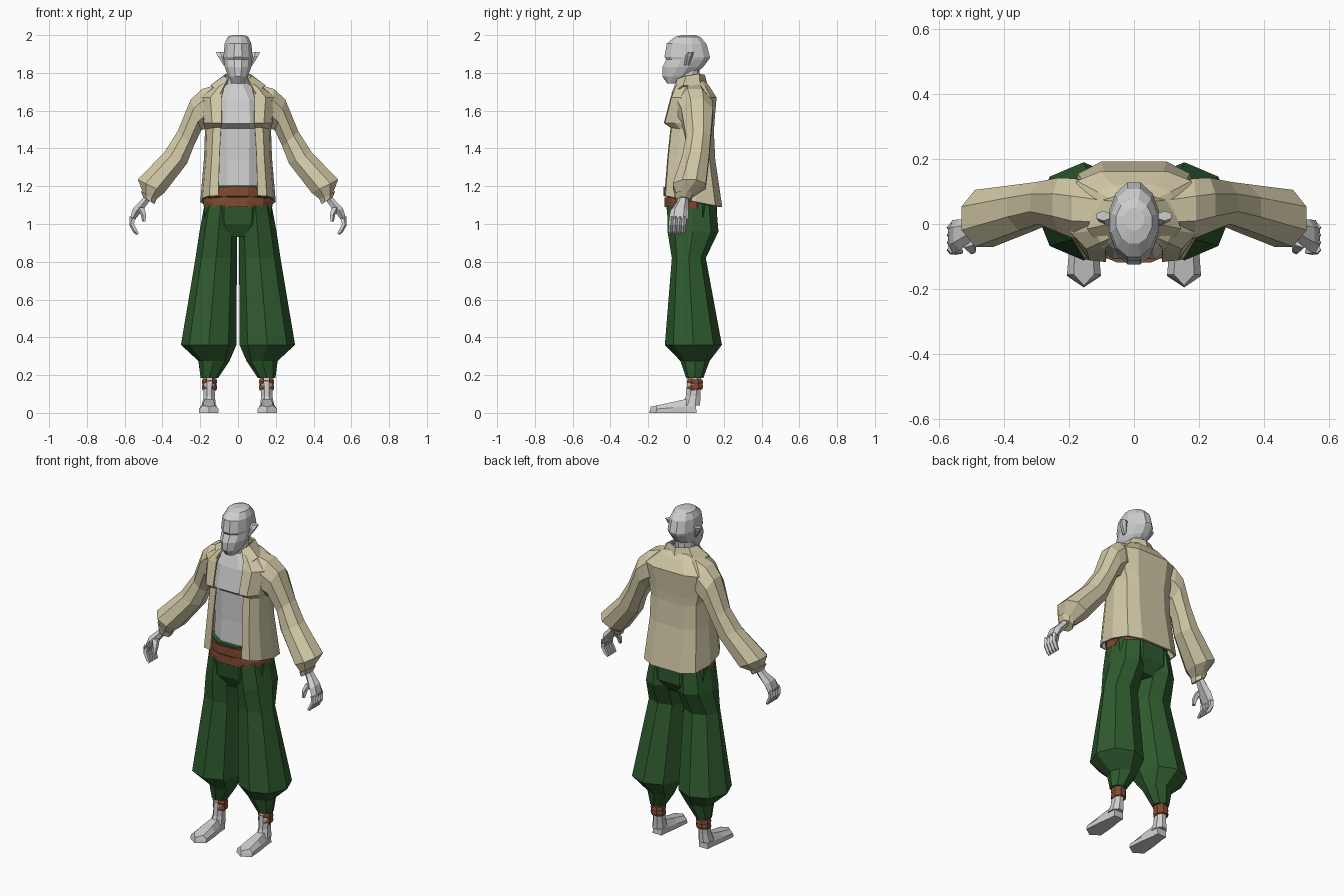
import bpy, bmesh, math

if "Cube" in bpy.data.objects:
    bpy.data.objects.remove(bpy.data.objects["Cube"])


def material(name, rgb):
    m = bpy.data.materials.new(name)
    m.use_nodes = True
    m.diffuse_color = (*rgb, 1)
    m.node_tree.nodes["Principled BSDF"].inputs["Base Color"].default_value = (*rgb, 1)
    return m


SKIN = material("pale grey skin", (0.62, 0.62, 0.62))
CREAM = material("cream cloth", (0.64, 0.58, 0.38))
GREEN = material("dark green cloth", (0.028, 0.105, 0.028))
BROWN = material("brown leather", (0.23, 0.07, 0.032))


def ring(p, q, y0, y1, n=8, corner=False, tilt=0.0):
    """Oval section between points p and q (x, z), spanning y0 to y1."""
    phase, k = (0, 1) if corner else (math.pi / n, 1 / math.cos(math.pi / n))
    pts = []
    for i in range(n):
        a = phase + 2 * math.pi * i / n
        c, s = k * math.cos(a) / 2, k * math.sin(a) / 2
        pts.append(((p[0] + q[0]) / 2 + (q[0] - p[0]) * c,
                    (y0 + y1) / 2 + (y1 - y0) * s,
                    (p[1] + q[1]) / 2 + (q[1] - p[1]) * c + tilt * s))
    return pts


def level(z, x0, x1, y0, y1, **kw):
    return ring((x0, z), (x1, z), y0, y1, **kw)


def loft(name, rings, mat, closed=True, mirror=False, thickness=0):
    """Skin a list of equal-length rings."""
    bm = bmesh.new()
    rows = [[bm.verts.new(v) for v in r] for r in rings]
    n = len(rows[0])
    for a, b in zip(rows, rows[1:]):
        for i in range(n if closed else n - 1):
            j = (i + 1) % n
            bm.faces.new((a[i], a[j], b[j], b[i]))
    if closed:
        bm.faces.new(rows[0])
        bm.faces.new(rows[-1])
    bmesh.ops.recalc_face_normals(bm, faces=bm.faces)
    if not closed:
        # Open shells must face away from the body axis
        if sum(f.normal.dot(f.calc_center_median() * 1) for f in bm.faces) < 0:
            bmesh.ops.reverse_faces(bm, faces=bm.faces)
    me = bpy.data.meshes.new(name)
    bm.to_mesh(me)
    bm.free()
    me.materials.append(mat)
    ob = bpy.data.objects.new(name, me)
    bpy.context.collection.objects.link(ob)
    if mirror:
        ob.modifiers.new("Mirror", "MIRROR")
    if thickness:
        sol = ob.modifiers.new("Thickness", "SOLIDIFY")
        sol.thickness, sol.offset = thickness, -1
    return ob


def body(name, mat, sections, **kw):
    """Centred loft from (z, half width, front y, back y)."""
    return loft(name, [level(z, -w, w, f, b, **kw) for z, w, f, b in sections], mat)


# Head, neck and bare chest
body("head", SKIN, [(1.745, .03, -.10, -.05), (1.78, .052, -.125, .03),
                    (1.83, .07, -.125, .09), (1.872, .075, -.105, .122),
                    (1.885, .077, -.114, .127), (1.955, .071, -.102, .108),
                    (1.99, .055, -.06, .075), (2.0, .03, -.02, .05)], n=12)
body("neck", SKIN, [(1.66, .08, -.06, .08), (1.74, .055, -.045, .065),
                    (1.83, .05, -.04, .07)], n=10)
body("chest", SKIN, [(1.14, .14, -.085, .11), (1.34, .14, -.072, .11),
                     (1.505, .15, -.07, .11), (1.532, .155, -.108, .11),
                     (1.66, .14, -.078, .10), (1.74, .06, -.045, .06)])
loft("ear", [level(1.84, .066, .076, -.008, .016, n=6),
             level(1.89, .066, .108, 0, .034, n=6),
             level(1.91, .072, .116, .012, .038, n=6)], SKIN, mirror=True)


# Open jacket, half shell mirrored
def jacket_row(zf, zb, edge, w, f, b):
    d = b - f
    pts = [(edge, f), ((edge + w) * .5, f + .02 * d), (w * .94, f + .22 * d),
           (w, f + .55 * d), (w * .86, b - .12 * d), (w * .5, b), (0, b)]
    return [(x, y, zf + (zb - zf) * (y - f) / d) for x, y in pts]


loft("jacket", [jacket_row(1.15, 1.09, .104, .20, -.115, .192),
                jacket_row(1.36, 1.34, .098, .18, -.098, .155),
                jacket_row(1.51, 1.48, .09, .175, -.082, .148),
                jacket_row(1.535, 1.53, .086, .188, -.117, .15),
                jacket_row(1.67, 1.67, .088, .205, -.082, .162),
                jacket_row(1.725, 1.735, .075, .13, -.06, .12),
                jacket_row(1.75, 1.76, .06, .08, -.045, .095)],
     CREAM, closed=False, mirror=True, thickness=.01)
loft("collar", [[(.095, -.078, 1.69), (.145, -.015, 1.735), (.11, .075, 1.725), (0, .12, 1.715)],
                [(.055, -.045, 1.77), (.075, 0, 1.785), (.065, .07, 1.795), (0, .1, 1.79)]],
     CREAM, closed=False, mirror=True, thickness=.01)

# Puffed sleeves and cuffs
loft("sleeve", [ring((.10, 1.74), (.13, 1.54), -.04, .12),
                ring((.19, 1.715), (.17, 1.51), -.045, .14),
                ring((.25, 1.66), (.195, 1.495), -.025, .142),
                ring((.32, 1.49), (.235, 1.41), 0, .13),
                ring((.39, 1.38), (.27, 1.32), -.02, .122),
                ring((.53, 1.235), (.39, 1.165), -.07, .105),
                ring((.505, 1.17), (.44, 1.125), -.05, .03)], CREAM, mirror=True)
loft("cuff", [ring((.515, 1.175), (.432, 1.13), -.06, .035),
              ring((.502, 1.142), (.442, 1.105), -.055, .025)], CREAM, mirror=True)

# Hands with curled fingers
loft("palm", [ring((.49, 1.155), (.46, 1.135), -.04, .01, n=6),
              ring((.515, 1.125), (.48, 1.105), -.045, .008, n=6),
              ring((.555, 1.085), (.515, 1.06), -.075, .008, n=6),
              ring((.572, 1.03), (.546, 1.022), -.085, .005, n=6)], SKIN, mirror=True)
for i, name in enumerate(("index", "middle", "ring", "little")):
    y = -.088 + i * .023
    loft(name + "_finger", [ring((.572, 1.04), (.545, 1.03), y, y + .021, n=5),
                            ring((.573, .995), (.55, 1.0), y - .003, y + .018, n=5),
                            ring((.553, .958), (.536, .97), y - .005, y + .015, n=5),
                            ring((.535, .942), (.526, .95), y - .003, y + .01, n=5)],
         SKIN, mirror=True)
loft("thumb", [ring((.535, 1.09), (.495, 1.085), -.07, -.035, n=5),
               ring((.512, 1.05), (.486, 1.05), -.088, -.06, n=5),
               ring((.505, 1.012), (.49, 1.012), -.092, -.075, n=5)], SKIN, mirror=True)

# Baggy trousers
body("trouser_hips", GREEN, [(.93, .09, -.05, .12), (1.0, .175, -.09, .165),
                             (1.09, .178, -.104, .165), (1.205, .16, -.105, .13)])
loft("trouser_leg", [level(z, a, b, f, k, corner=True) for z, a, b, f, k in (
    (1.10, .004, .178, -.10, .16), (.96, .004, .204, -.098, .172),
    (.82, .006, .225, -.075, .105), (.36, .008, .302, -.112, .19),
    (.275, .045, .21, -.03, .125), (.185, .105, .198, 0, .092))], GREEN, mirror=True)

# Two overlapping belt bands, higher at the front
for name, z, grow, tilt in (("lower_belt", 1.085, .002, -.012), ("upper_belt", 1.13, .007, -.035)):
    loft(name, [level(z + dz, -w - grow, w + grow, -.112 - grow, .155 + grow, n=12, tilt=tilt)
                for dz, w in ((0, .178), (.028, .182), (.05, .177))], BROWN)

# Ankles with leather wraps
loft("ankle", [level(.04, .118, .192, -.02, .075), level(.09, .122, .182, 0, .076),
               level(.21, .12, .182, .01, .08)], SKIN, mirror=True)
for name, z, tilt in (("lower_wrap", .12, .01), ("upper_wrap", .15, -.008)):
    loft(name, [level(z + dz, .151 - w, .151 + w, .046 - w, .05 + w, tilt=tilt)
                for dz, w in ((0, .036), (.015, .04), (.03, .037))], BROWN, mirror=True)

# Bare feet: pointed sole outline raised to a sloping instep
outline = [(0, -.195), (.052, -.16), (.045, -.07), (.033, .01), (.03, .055)]
loop = outline + [(-x, y) for x, y in reversed(outline[1:])]


def foot_row(spread, height, slope):
    return [(.154 + x * spread, y * (.97 if height else 1), height + slope * max(0, y + .195))
            for x, y in loop]


loft("foot", [foot_row(1, 0, 0), foot_row(1, .018, .08), foot_row(.6, .032, .21)],
     SKIN, mirror=True)
